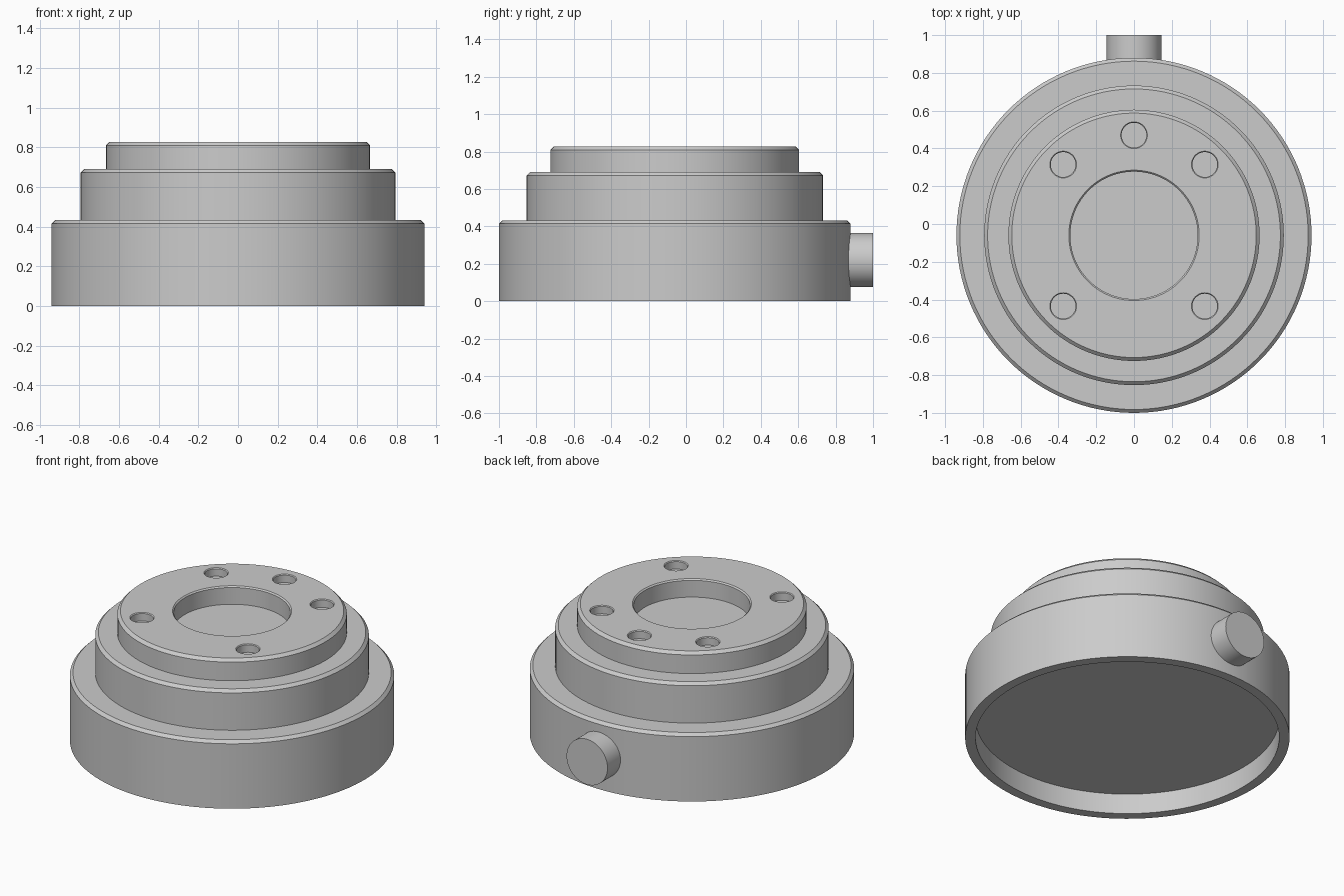
import bpy, bmesh, math
from mathutils import Matrix, Vector

if "Cube" in bpy.data.objects:
    bpy.data.objects.remove(bpy.data.objects["Cube"])

CY = -0.06      # the round body sits slightly forward, the side pin reaches y = 1
R, SEG = 0.94, 128

grey = bpy.data.materials.new("plain_grey")
grey.diffuse_color = (0.6, 0.6, 0.6, 1)
grey.use_nodes = True
grey.node_tree.nodes["Principled BSDF"].inputs["Base Color"].default_value = grey.diffuse_color


def add_object(name, bm):
    bmesh.ops.recalc_face_normals(bm, faces=bm.faces)
    me = bpy.data.meshes.new(name)
    bm.to_mesh(me)
    bm.free()
    me.materials.append(grey)
    ob = bpy.data.objects.new(name, me)
    bpy.context.collection.objects.link(ob)
    return ob


def smooth(me):
    me.polygons.foreach_set("use_smooth", [True] * len(me.polygons))
    me.set_sharp_from_angle(angle=math.radians(30))


def lathe(bm, profile, cx, cy, seg):
    """Spin an (r, z) profile into a closed solid around a vertical axis."""
    start = len(bm.verts)
    vs = [bm.verts.new((cx + r, cy, z)) for r, z in profile]
    es = [bm.edges.new(p) for p in zip(vs, vs[1:])]
    bmesh.ops.spin(bm, geom=vs + es, cent=(cx, cy, 0), axis=(0, 0, 1),
                   angle=2 * math.pi, steps=seg, use_duplicate=False)
    bm.verts.ensure_lookup_table()
    bmesh.ops.remove_doubles(bm, verts=bm.verts[start:], dist=1e-5)


# Stepped body: underside recess, three chamfered tiers, round pocket on top
c = 0.018
profile = [(0, 0.13), (0.88, 0.13), (0.88, 0), (R, 0)]
for r, z, inner in ((R, 0.433, 0.793), (0.793, 0.69, 0.665), (0.665, 0.827, 0.345)):
    profile += [(r, z - c), (r - c, z), (inner, z)]
profile += [(0.337, 0.819), (0.337, 0.712), (0, 0.712)]
bm = bmesh.new()
lathe(bm, profile, 0, CY, SEG)
body = add_object("stepped_body", bm)

# Five shallow bolt holes with a fine chamfer (no hole at the front)
bm = bmesh.new()
for deg in (45, 90, 135, 225, 315):
    a = math.radians(deg)
    lathe(bm, [(0, 0.775), (0.066, 0.775), (0.066, 0.822), (0.071, 0.827),
               (0.071, 0.9), (0, 0.9)],
          0.53 * math.cos(a), CY + 0.53 * math.sin(a), 32)
cutter = add_object("bolt_hole_cutter", bm)
cutter.hide_render = True

mod = body.modifiers.new("bolt_holes", 'BOOLEAN')
mod.operation = 'DIFFERENCE'
mod.solver = 'EXACT'
mod.object = cutter
dg = bpy.context.evaluated_depsgraph_get()
cut_mesh = bpy.data.meshes.new_from_object(body.evaluated_get(dg))
body.modifiers.clear()
body.data = cut_mesh
bpy.data.objects.remove(cutter)
smooth(body.data)

# Round pin at the back of the lowest tier
bm = bmesh.new()
y0, y1 = 0.84, 1.0
bmesh.ops.create_cone(bm, cap_ends=True, segments=64, radius1=0.145, radius2=0.145,
                      depth=y1 - y0,
                      matrix=Matrix.Translation(Vector((0, (y0 + y1) / 2, 0.22)))
                      @ Matrix.Rotation(math.pi / 2, 4, 'X'))
smooth(add_object("side_pin", bm).data)
